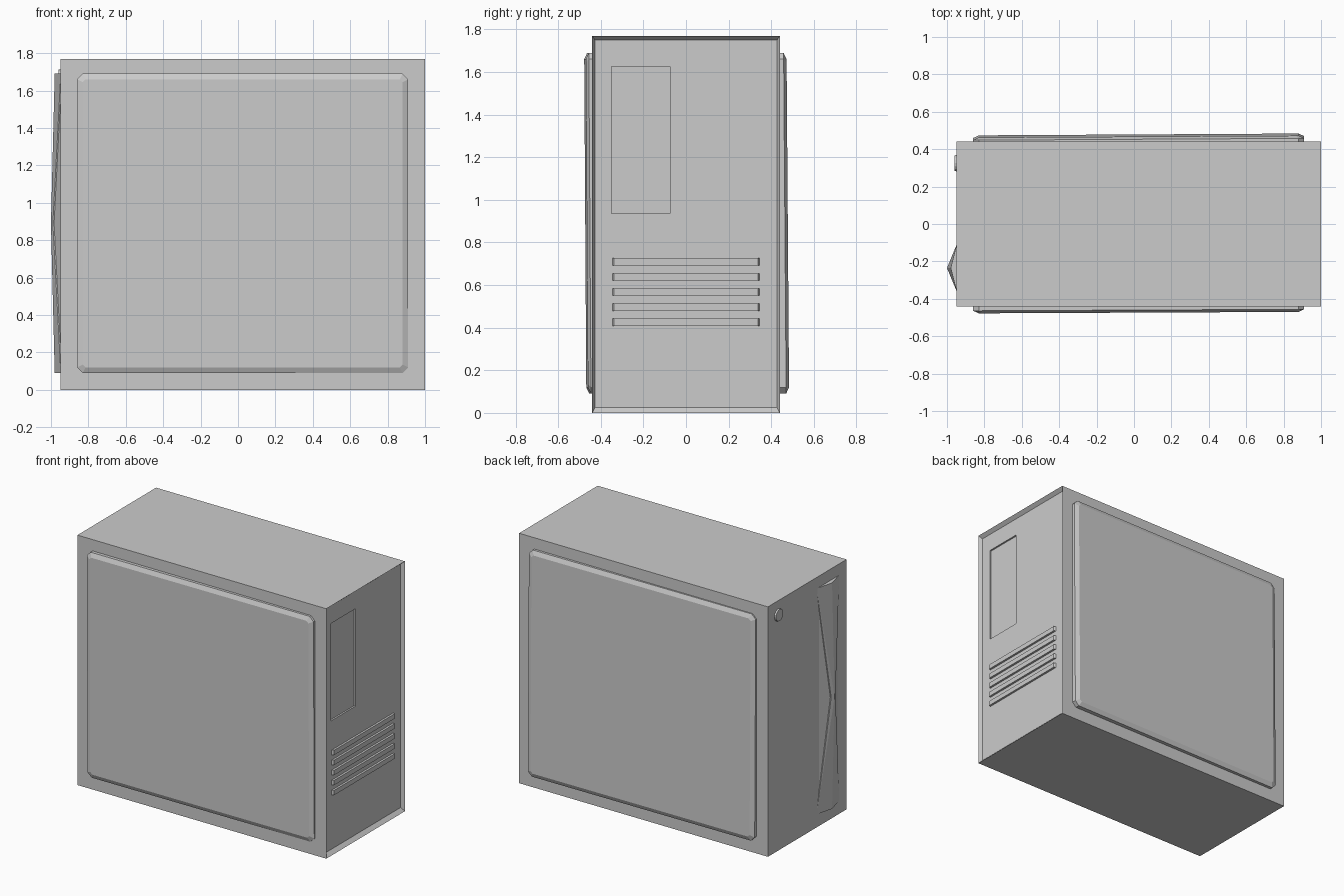
import bpy, bmesh, math
from mathutils import Matrix, Vector

if "Cube" in bpy.data.objects:
    bpy.data.objects.remove(bpy.data.objects["Cube"])


def finish(bm, name):
    bmesh.ops.recalc_face_normals(bm, faces=bm.faces[:])
    me = bpy.data.meshes.new(name)
    bm.to_mesh(me)
    bm.free()
    ob = bpy.data.objects.new(name, me)
    bpy.context.collection.objects.link(ob)
    return ob


def box_bm(lo, hi):
    bm = bmesh.new()
    bmesh.ops.create_cube(bm, size=1)
    lo, hi = Vector(lo), Vector(hi)
    for v in bm.verts:
        v.co = (lo + hi) / 2 + v.co * (hi - lo)
    return bm


def cut(target, cutter):
    cutter.hide_render = True
    cutter.hide_set(True)
    m = target.modifiers.new(cutter.name, 'BOOLEAN')
    m.operation = 'DIFFERENCE'
    m.solver = 'EXACT'
    m.object = cutter


# Case body with a recessed rear plate on +x
PLATE = 0.975
bm = box_bm((-0.95, -0.44, 0), (1, 0.44, 1.77))
bm.faces.ensure_lookup_table()
rear = max(bm.faces, key=lambda f: f.calc_center_median().x)
bmesh.ops.inset_region(bm, faces=[rear], thickness=0.018)
for v in rear.verts:
    v.co.x = PLATE
    v.co.z += 0.012 if v.co.z < 1 else -0.008
body = finish(bm, "case_body")

# Rear port panel recess and round fan dish
cut(body, finish(box_bm((PLATE - 0.012, -0.35, 0.935), (1.1, -0.075, 1.625)),
                 "port_panel_cutter"))
bm = bmesh.new()
bmesh.ops.create_uvsphere(bm, u_segments=48, v_segments=24, radius=0.2)
bm.transform(Matrix.Translation((PLATE, 0.18, 1.425))
             @ Matrix.Scale(0.13, 4, (1, 0, 0))
             @ Matrix.Rotation(math.pi / 2, 4, 'Y'))
for f in bm.faces:
    f.smooth = True
cut(body, finish(bm, "fan_dish_cutter"))

# Five expansion slot bars with tapered ends
for i in range(5):
    z = 0.425 + 0.071 * i
    bm = box_bm((PLATE - 0.01, -0.35, z - 0.017), (PLATE + 0.015, 0.35, z + 0.017))
    for v in bm.verts:
        if v.co.x > PLATE:
            v.co.y *= 0.965
    finish(bm, f"slot_bar_{i + 1}")


# Raised, slightly tilted side panels with clipped corners
def side_panel(name, sign, depth, tilt_x, tilt_z):
    bm = bmesh.new()
    rings = []
    for inset, drop in ((0, None), (0, 0.014), (0.03, 0)):
        x0, x1, z0, z1, c = -0.86 + inset, 0.91 - inset, 0.09 + inset, 1.69 - inset, 0.03
        if inset:
            c = 0.015
        pts = [(x0 + c, z0), (x1 - c, z0), (x1, z0 + c), (x1, z1 - c),
               (x1 - c, z1), (x0 + c, z1), (x0, z1 - c), (x0, z0 + c)]
        ring = []
        for x, z in pts:
            p = depth + tilt_x * (x - 0.025) / 0.88 + tilt_z * (z - 0.89) / 0.8
            p = -0.01 if drop is None else p - drop
            ring.append(bm.verts.new((x, sign * (0.44 + p), z)))
        rings.append(ring)
    for a, b in zip(rings, rings[1:]):
        for i in range(8):
            j = (i + 1) % 8
            bm.faces.new((a[i], a[j], b[j], b[i]))
    bm.faces.new(rings[-1])
    bm.faces.new(rings[0])
    finish(bm, name)


side_panel("front_side_panel", -1, 0.029, -0.004, 0.005)
side_panel("back_side_panel", 1, 0.033, 0.005, -0.006)

# Ridged bezel on -x with a triangular inset on each flank
bm = bmesh.new()
yc, w, z0, z1 = -0.235, 0.125, 0.09, 1.69
top, mid, bot = [bm.verts.new(p) for p in
                 ((-0.98, yc, z1), (-1, yc, 0.89), (-0.98, yc, z0))]
tris, base = [], []
for s in (-1, 1):
    bt = bm.verts.new((-0.948, yc + s * w, z1))
    bb = bm.verts.new((-0.948, yc + s * w, z0))
    base.append((bt, bb))
    tris.append(bm.faces.new((bt, mid, bb)))
    bm.faces.new((bt, top, mid))
    bm.faces.new((bb, mid, bot))
(lt, lb), (rt, rb) = base
bm.faces.new((lt, rt, top))
bm.faces.new((lb, bot, rb))
bm.faces.new((lt, lb, rb, rt))
bmesh.ops.recalc_face_normals(bm, faces=bm.faces[:])
bmesh.ops.inset_individual(bm, faces=tris, thickness=0.026)
bmesh.ops.inset_individual(bm, faces=tris, thickness=0.003, depth=-0.006)
finish(bm, "front_bezel")

# Round power button
bm = bmesh.new()
bmesh.ops.create_cone(bm, cap_ends=True, segments=16, radius1=0.045,
                      radius2=0.041, depth=0.02)
bm.transform(Matrix.Translation((-0.951, 0.325, 1.67))
             @ Matrix.Rotation(-math.pi / 2, 4, 'Y'))
finish(bm, "power_button")
